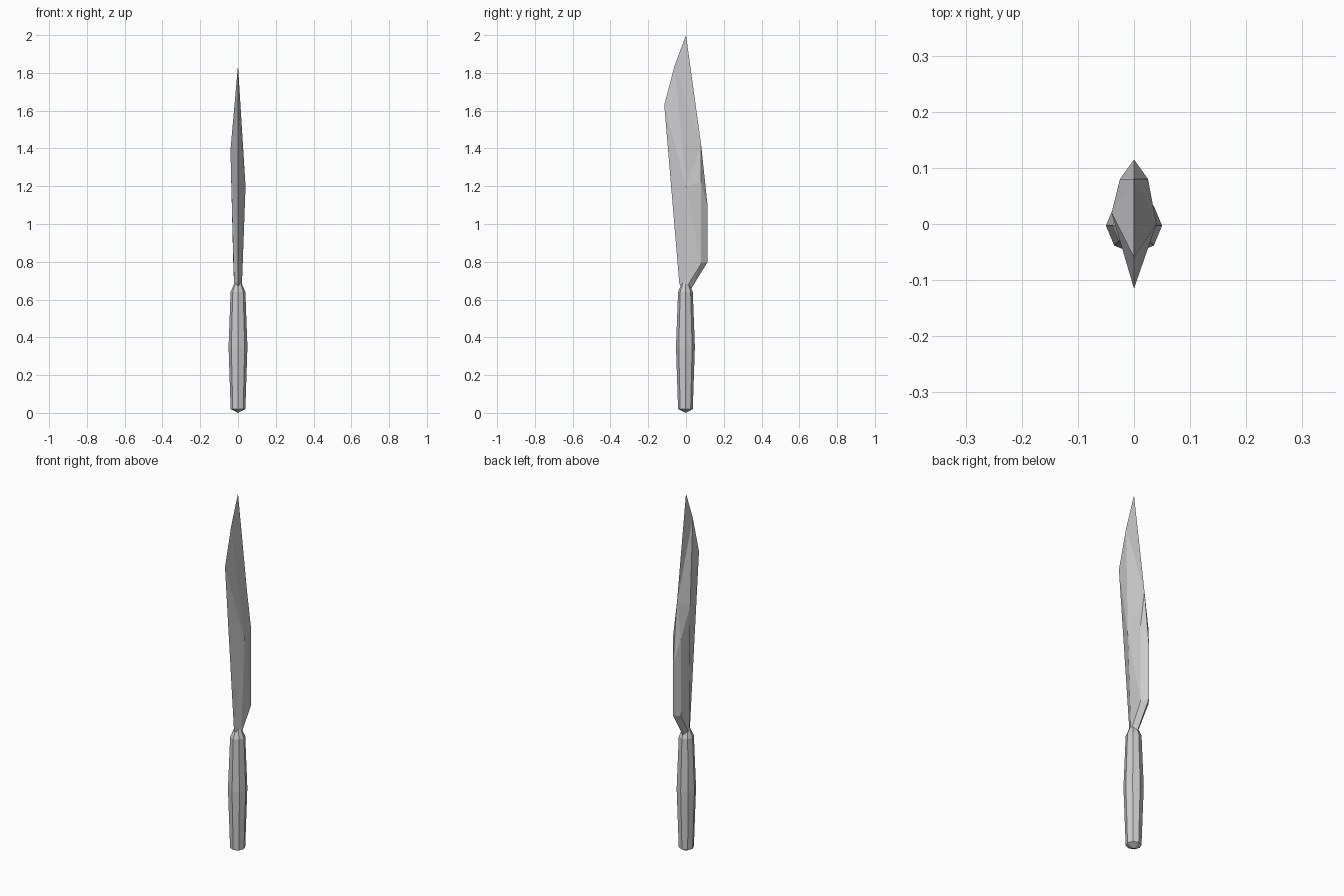
import bpy, bmesh, math

if "Cube" in bpy.data.objects:
    bpy.data.objects.remove(bpy.data.objects["Cube"])


def make_object(name, bm):
    bmesh.ops.recalc_face_normals(bm, faces=bm.faces)
    mesh = bpy.data.meshes.new(name)
    bm.to_mesh(mesh)
    bm.free()
    obj = bpy.data.objects.new(name, mesh)
    bpy.context.collection.objects.link(obj)
    return obj


# Handle: eight-sided rings (height, radius), capped by a shallow point
bm = bmesh.new()
rings = []
for z, r in [(0.02, 0.039), (0.35, 0.05), (0.64, 0.039), (0.69, 0.018)]:
    rings.append([bm.verts.new((r * math.cos(i * math.pi / 4),
                                r * math.sin(i * math.pi / 4) - 0.003, z))
                  for i in range(8)])
for low, high in zip(rings, rings[1:]):
    for i in range(8):
        j = (i + 1) % 8
        bm.faces.new((low[i], low[j], high[j], high[i]))
base = bm.verts.new((0, 0, 0))
for i in range(8):
    bm.faces.new((rings[0][(i + 1) % 8], rings[0][i], base))
bm.faces.new(rings[-1])
make_object("handle", bm)

# Blade: outline lies in the x = 0 plane, as (y, z)
outline = {
    "T": (0, 2.0), "A": (-0.06, 1.84), "B": (-0.115, 1.63),
    "C": (-0.035, 0.68), "D": (0.02, 0.645), "E": (0.115, 0.8),
    "F": (0.115, 1.09), "G": (0.08, 1.42),
}
bm = bmesh.new()
edge = {k: bm.verts.new((0, y, z)) for k, (y, z) in outline.items()}

# Each flank has a spine bevel (R, S), a neck (N) and an offset peak (M)
for side, peak in ((1, (0.0, 1.2)), (-1, (0.02, 1.39))):
    flank = {"R": (0.025, 0.08, 1.22), "S": (0.025, 0.08, 0.79),
             "N": (0.02, 0.0, 0.66), "M": (0.04, *peak)}
    v = dict(edge)
    for k, (x, y, z) in flank.items():
        v[k] = bm.verts.new((side * x, y, z))
    for face in ("ABM", "AMG", "GMR", "GRF", "FRSE", "ESD", "SND",
                 "MNS", "MSR", "BCM", "CNM", "CDN"):
        bm.faces.new([v[k] for k in face])

# Paper-thin tip
bm.faces.new([edge[k] for k in "TAG"])
make_object("blade", bm)
